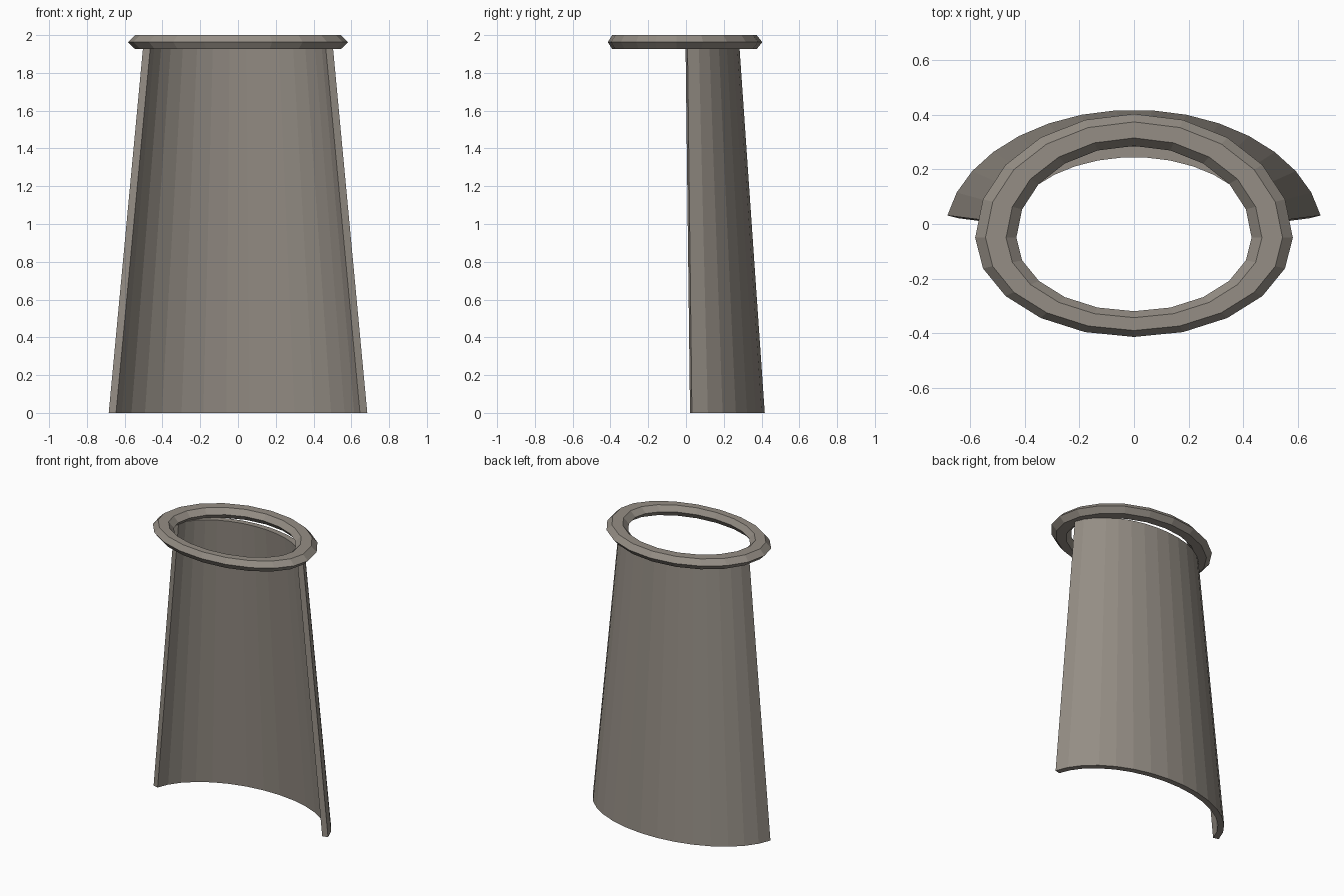
import bpy
from math import sin, cos, radians, pi

if "Cube" in bpy.data.objects:
    bpy.data.objects.remove(bpy.data.objects["Cube"])

CY = -0.05  # shared ellipse centre in y

# Warm dark grey stone
stone = bpy.data.materials.new("stone")
stone.diffuse_color = (0.30, 0.27, 0.235, 1)
stone.use_nodes = True
stone.node_tree.nodes["Principled BSDF"].inputs["Base Color"].default_value = stone.diffuse_color


def make_object(name, rows, close_u):
    """Skin a grid of closed cross-sections; cap the ends if not looped."""
    n, m = len(rows), len(rows[0])
    verts = [p for row in rows for p in row]
    faces = []
    for i in range(n if close_u else n - 1):
        a, b = i * m, ((i + 1) % n) * m
        for j in range(m):
            k = (j + 1) % m
            faces.append((a + j, a + k, b + k, b + j))
    if not close_u:
        faces.append(tuple(reversed(range(m))))
        faces.append(tuple((n - 1) * m + j for j in range(m)))
    mesh = bpy.data.meshes.new(name)
    mesh.from_pydata(verts, [], faces)
    mesh.update()
    mesh.materials.append(stone)
    obj = bpy.data.objects.new(name, mesh)
    bpy.context.collection.objects.link(obj)
    return obj


# Tapered back shell: open elliptical arc with constant wall thickness
def shell_point(rx, ry, a, z, inset):
    nx, ny = cos(a) / rx, sin(a) / ry
    length = (nx * nx + ny * ny) ** 0.5
    return (rx * cos(a) - inset * nx / length,
            CY + ry * sin(a) - inset * ny / length, z)


SEGS, WALL = 15, 0.04
BOTTOM, TOP = (0.695, 0.469, 0.0), (0.511, 0.335, 1.93)
rows = []
for i in range(SEGS + 1):
    a = radians(10 + 160 * i / SEGS)
    rows.append([shell_point(rx, ry, a, z, inset)
                 for (rx, ry, z), inset in ((BOTTOM, 0), (BOTTOM, WALL),
                                            (TOP, WALL), (TOP, 0))])
make_object("back_shell", rows, False)

# Top ring: egg-shaped loop with a flattened hexagonal section
rows = []
for i in range(20):
    a = 2 * pi * i / 20
    ry = 0.395 if sin(a) > 1e-6 else 0.317
    row = []
    for j in range(6):
        t = -2 * pi * j / 6
        s = 1 + 0.149 * cos(t)
        row.append((0.507 * s * cos(a), CY + ry * s * sin(a),
                    1.963 + 0.037 * sin(t) / sin(pi / 3)))
    rows.append(row)
make_object("top_ring", rows, True)

# Consistent outward normals
for obj in list(bpy.context.collection.objects):
    bpy.context.view_layer.objects.active = obj
    obj.select_set(True)
    bpy.ops.object.mode_set(mode='EDIT')
    bpy.ops.mesh.select_all(action='SELECT')
    bpy.ops.mesh.normals_make_consistent(inside=False)
    bpy.ops.object.mode_set(mode='OBJECT')
    obj.select_set(False)
